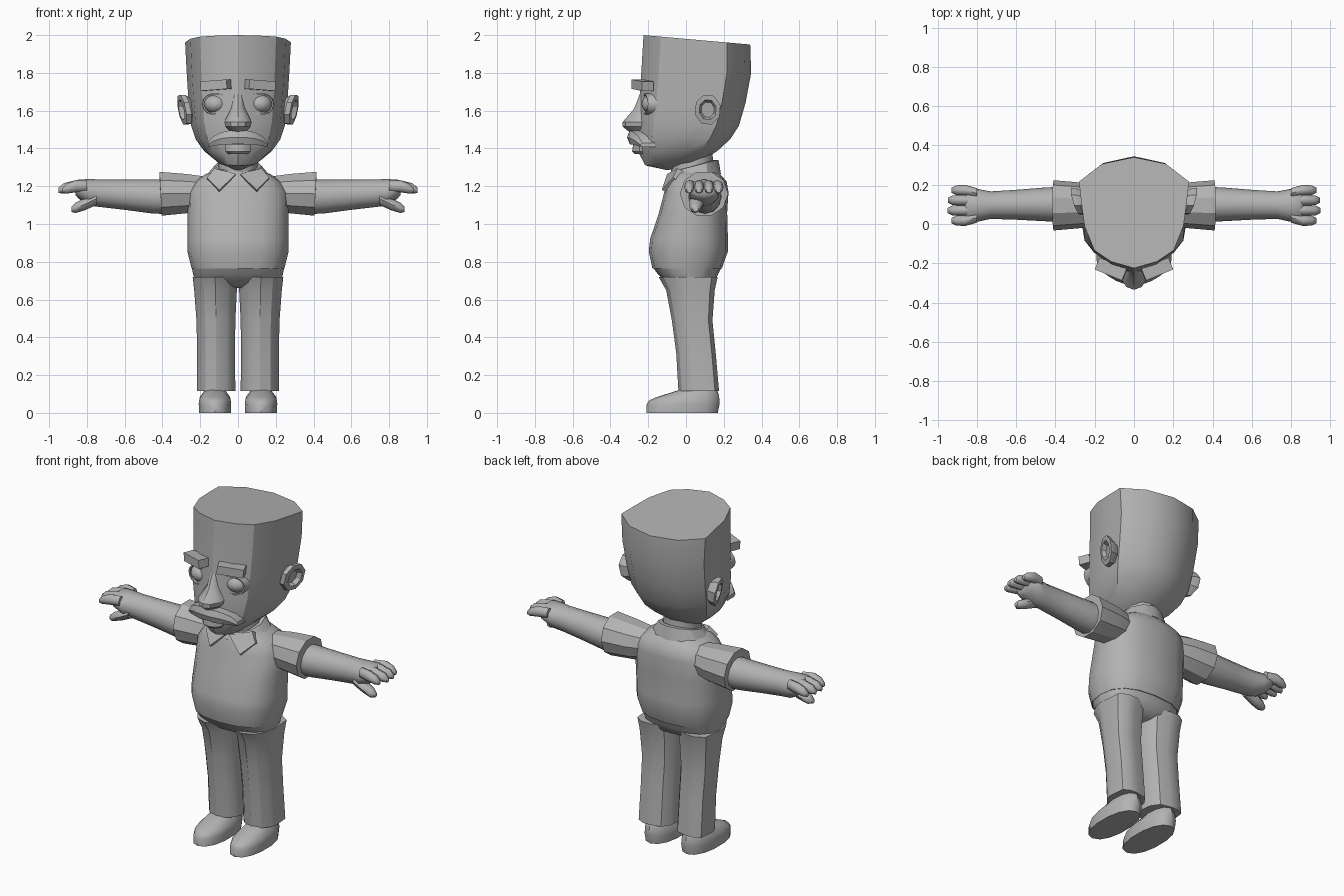
import bpy, bmesh, math
from mathutils import Vector, Matrix

grey = bpy.data.materials.new("plain grey")
grey.diffuse_color = (0.45, 0.45, 0.45, 1)


def finish(name, bm, mirror=False, angle=32):
    bmesh.ops.recalc_face_normals(bm, faces=bm.faces)
    me = bpy.data.meshes.new(name)
    bm.to_mesh(me)
    bm.free()
    me.materials.append(grey)
    me.shade_smooth()
    me.set_sharp_from_angle(angle=math.radians(angle))
    ob = bpy.data.objects.new(name, me)
    bpy.context.collection.objects.link(ob)
    if mirror:
        ob.modifiers.new("mirror", "MIRROR")
    return ob


def loft(name, rings, mirror=False, angle=32, caps=True, bm=None):
    """Skin a list of equal-length point rings."""
    bm = bm or bmesh.new()
    vs = [[bm.verts.new(p) for p in r] for r in rings]
    n = len(vs[0])
    for a, b in zip(vs, vs[1:]):
        for i in range(n):
            j = (i + 1) % n
            bm.faces.new((a[i], a[j], b[j], b[i]))
    if caps:
        bm.faces.new(vs[0])
        bm.faces.new(vs[-1])
    return finish(name, bm, mirror, angle) if name else bm


def oval(n, p=1.0):
    """Outline as (side, front-to-back 0..1); p below 1 gives squarer corners."""
    out = []
    for i in range(n):
        t = 2 * math.pi * i / n
        s, c = math.sin(t), -math.cos(t)
        sq = lambda v: math.copysign(abs(v) ** p, v) if abs(v) > 1e-6 else 0
        out.append((sq(s), (1 + sq(c)) / 2))
    return out


def zring(shape, w, yf, yb, zf, zb=None, cx=0):
    zb = zf if zb is None else zb
    return [(cx + u * w, yf + v * (yb - yf), zf + v * (zb - zf)) for u, v in shape]


def xring(n, x, y, z, ry, rz, lean=0):
    return [(x + lean * math.sin(t), y + ry * math.cos(t), z + rz * math.sin(t))
            for t in (2 * math.pi * i / n for i in range(n))]


# head, flat-topped with sharp rear corners
half = [(0.42, 0.06), (0.72, 0.16), (0.9, 0.38), (0.96, 0.6), (1, 0.78), (0.58, 0.94)]
skull = [(0, 0)] + half + [(0, 1)] + [(-u, v) for u, v in reversed(half)]
loft("head", [zring(skull, *r) for r in [
    (.03, -.10, .03, 1.285, 1.31), (.11, -.215, .09, 1.31, 1.335),
    (.18, -.25, .17, 1.375, 1.39), (.225, -.26, .235, 1.45, 1.45),
    (.25, -.255, .28, 1.55, 1.52), (.262, -.245, .315, 1.68, 1.64),
    (.272, -.235, .345, 1.83, 1.80), (.28, -.225, .34, 2.0, 1.95)]])

# nose
wedge = [(-1, 1), (-1, .45), (-.55, .1), (0, 0), (.55, .1), (1, .45), (1, 1)]
loft("nose", [zring(wedge, w, yf, -.19, z) for w, yf, z in [
    (.028, -.24, 1.70), (.038, -.275, 1.61), (.072, -.335, 1.54),
    (.066, -.335, 1.515), (.025, -.285, 1.475)]])

# eyes with lid rims
bm = bmesh.new()
bmesh.ops.create_uvsphere(bm, u_segments=16, v_segments=10, radius=1,
    matrix=Matrix.Translation((.118, -.175, 1.635)) @ Matrix.Diagonal((.062, .06, .05, 1)))
finish("eye", bm, True, 60)
rim = []
for r, y in [(1.0, -.17), (1.0, -.222), (1.14, -.222), (1.2, -.17)]:
    rim.append([(.118 + .062 * r * math.cos(t), y + .2 * max(0, math.cos(t)) * .1, 1.635 + .05 * r * math.sin(t))
                for t in (2 * math.pi * i / 14 for i in range(14))])
loft("eyelid", rim, True, caps=False)

# eyebrows
bm = bmesh.new()
bmesh.ops.create_cube(bm, size=1, matrix=Matrix.Translation((.117, -.23, 1.735))
    @ Matrix.Rotation(math.radians(22), 4, "Z") @ Matrix.Rotation(math.radians(4), 4, "Y")
    @ Matrix.Diagonal((.15, .065, .05, 1)))
finish("eyebrow", bm, True)


# moustache, a curved bar with drooping ends
def bar(x, z0, z1, front, depth):
    y = front + 2.7 * x * x
    return [(x, y + depth, z0), (x, y + .012, z0), (x, y, (z0 + z1) / 2),
            (x, y + .012, z1), (x, y + depth, z1)]


side = [(.045, 1.42, 1.495), (.09, 1.42, 1.485), (.13, 1.413, 1.465), (.16, 1.408, 1.43)]
spans = [(-x, a, b) for x, a, b in reversed(side)] + [(0, 1.428, 1.49)] + side
loft("moustache", [bar(x, a, b, -.312, .08) for x, a, b in spans])

# lower lip
loft("lip", [zring(wedge, w, yf, -.2, z) for w, yf, z in
             [(.05, -.27, 1.37), (.065, -.285, 1.385), (.07, -.28, 1.42)]])


# ears, cupped and flaring towards the back
def ear_ring(x, r, flare):
    out = []
    for i in range(8):
        t = 2 * math.pi * i / 8 + .3
        dy, dz = r * .85 * math.cos(t), r * math.sin(t)
        out.append((x + flare * dy + .18 * dz, .115 + dy, 1.605 + dz))
    return out


loft("ear", [ear_ring(.235, .055, .1), ear_ring(.27, .082, .3), ear_ring(.297, .083, .3),
             ear_ring(.300, .055, .3), ear_ring(.275, .042, .3)], True)

# neck
o12 = oval(12)
loft("neck", [zring(o12, .11, -.08, .15, 1.2, 1.22), zring(o12, .10, -.08, .14, 1.36, 1.38)])

# shirt collar: standing band and two pointed flaps
loft("collar", [zring(o12, *r) for r in [
    (.175, -.105, .185, 1.235, 1.265), (.125, -.085, .172, 1.275, 1.34),
    (.105, -.065, .15, 1.275, 1.34), (.10, -.06, .14, 1.22, 1.26)]], caps=False)
flap = [(.01, -.10, 1.265), (.10, -.128, 1.18), (.165, -.07, 1.245), (.125, -.045, 1.295)]
loft("collar_flap", [flap, [(x, y + .03, z - .015) for x, y, z in flap]], True)

# shirt body
box = oval(16, .8)
loft("shirt", [zring(box, *r) for r in [
    (.246, -.178, .19, .765), (.268, -.197, .222, .855), (.268, -.19, .222, .92),
    (.268, -.143, .218, 1.06), (.265, -.115, .225, 1.17), (.23, -.10, .215, 1.225),
    (.17, -.085, .18, 1.265), (.10, -.06, .15, 1.29)]], angle=40)

# sleeves and arms
loft("sleeve", [xring(10, *r) for r in [
    (.17, .09, 1.165, .095, .09), (.26, .095, 1.162, .115, .108, .012),
    (.41, .095, 1.16, .128, .122, .006), (.41, .095, 1.155, .095, .10, .006)]], True)
loft("arm", [xring(12, *r) for r in [
    (.36, .1, 1.145, .09, .092), (.45, .1, 1.145, .086, .09), (.6, .098, 1.155, .076, .08),
    (.73, .096, 1.163, .07, .073), (.79, .095, 1.168, .082, .07),
    (.845, .095, 1.185, .085, .05), (.86, .095, 1.187, .07, .035)]], True, 45)


# fingers and thumb
def digit(name, path):
    loft(name, [xring(8, *p) for p in path], True, 50)


for k, y in enumerate((.017, .069, .121, .172)):
    reach = (0, .02, .018, 0)[k]
    digit("finger_%d" % (k + 1), [
        (.80, .095 + (y - .095) * .8, 1.2, .026, .03), (.86, y, 1.2, .027, .032),
        (.905 + reach, y, 1.188, .025, .027), (.93 + reach, y, 1.178, .013, .014)])
digit("thumb", [(.75, .06, 1.135, .04, .035), (.81, .055, 1.105, .036, .032),
                (.86, .05, 1.085, .03, .027), (.882, .05, 1.078, .015, .014)])

# trouser seat
loft("trouser_seat", [zring(box, *r) for r in [
    (.10, -.04, .09, .66), (.225, -.105, .15, .69), (.238, -.15, .17, .735), (.246, -.178, .19, .775)]], angle=45)

# trouser legs with an ironed outer rear panel
leg = [(0, 0), (.55, .08), (.88, .27), (1, .45), (.9, .9), (.5, 1), (0, 1),
       (-.6, .93), (-.92, .72), (-1, .45), (-.88, .25), (-.55, .08)]
loft("trouser_leg", [zring(leg, w, yf, yb, z, cx=cx) for w, yf, yb, z, cx in [
    (.102, -.04, .175, .115, .116), (.100, -.052, .157, .32, .116), (.103, -.075, .14, .49, .117),
    (.113, -.105, .152, .65, .119), (.118, -.145, .168, .72, .122)]], True)

# shoes with a flat sole
o14 = oval(14, .9)
loft("shoe", [zring(o14, *r, cx=.122) for r in [
    (.086, -.21, .168, 0, 0), (.088, -.208, .178, .045, .05), (.082, -.195, .175, .066, .095),
    (.062, -.16, .16, .082, .128), (.05, -.04, .14, .12, .14)]], True, 45)
